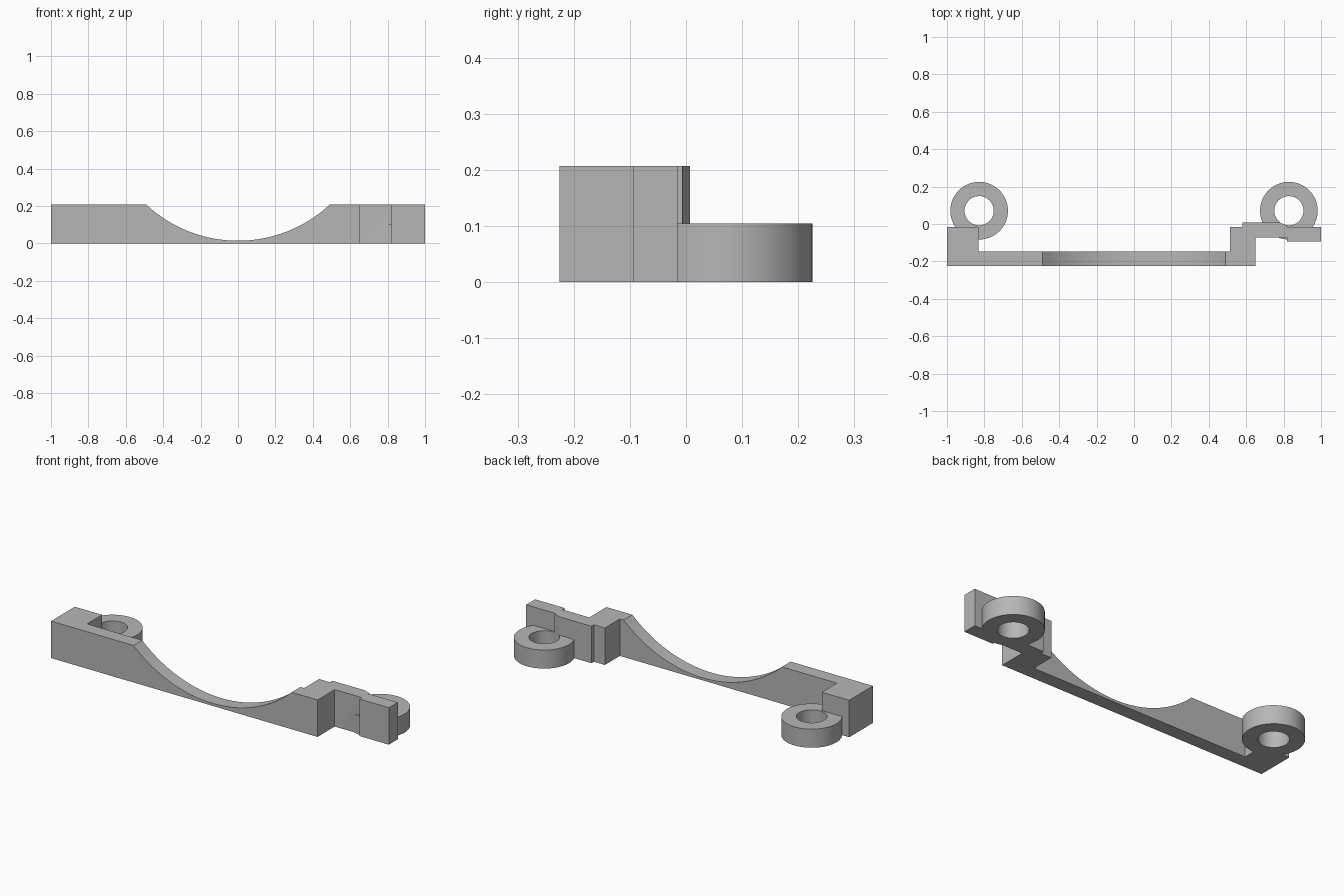
import bpy, bmesh, math
from mathutils import Matrix, Vector

cube = bpy.data.objects.get("Cube")
if cube:
    bpy.data.objects.remove(cube, do_unlink=True)

HEIGHT = 0.207
RING_HEIGHT = 0.104
RING_X, RING_Y = 0.828, 0.071
RING_OUTER, RING_INNER = 0.154, 0.078

grey = bpy.data.materials.new("plain grey")
grey.use_nodes = True
colour = (0.47, 0.47, 0.47, 1)
grey.diffuse_color = colour
grey.node_tree.nodes["Principled BSDF"].inputs["Base Color"].default_value = colour


def add_object(name, bm):
    bmesh.ops.recalc_face_normals(bm, faces=bm.faces)
    mesh = bpy.data.meshes.new(name)
    bm.to_mesh(mesh)
    bm.free()
    mesh.materials.append(grey)
    obj = bpy.data.objects.new(name, mesh)
    bpy.context.collection.objects.link(obj)
    return obj


def cylinder(name, radius, depth, location, segments, rotation=Matrix()):
    bm = bmesh.new()
    bmesh.ops.create_cone(bm, cap_ends=True, segments=segments, radius1=radius,
                          radius2=radius, depth=depth,
                          matrix=Matrix.Translation(location) @ rotation)
    return add_object(name, bm)


def combine(target, tool, operation):
    tool.hide_render = True
    mod = target.modifiers.new(operation.lower(), "BOOLEAN")
    mod.operation, mod.solver, mod.object = operation, "EXACT", tool
    bpy.context.view_layer.objects.active = target
    bpy.ops.object.modifier_apply(modifier=mod.name)
    bpy.data.objects.remove(tool, do_unlink=True)


# Bar with its left block, right step and offset end plates, as one plan outline
plan = [(-1, -0.225), (0.65, -0.225), (0.65, -0.073), (0.818, -0.073),
        (0.818, -0.094), (1, -0.094), (1, -0.015), (0.818, -0.015),
        (0.818, 0.007), (0.58, 0.007), (0.58, -0.015), (0.513, -0.015),
        (0.513, -0.148), (-0.831, -0.148), (-0.831, -0.015), (-1, -0.015)]
bm = bmesh.new()
base = bm.faces.new([bm.verts.new((x, y, 0)) for x, y in plan])
extruded = bmesh.ops.extrude_face_region(bm, geom=[base])
bmesh.ops.translate(bm, vec=Vector((0, 0, HEIGHT)),
                    verts=[v for v in extruded["geom"] if isinstance(v, bmesh.types.BMVert)])
bracket = add_object("bracket", bm)

# Shallow saddle scooped out of the bar
half_width, low = 0.49, 0.014
rise = HEIGHT - low
radius = (half_width ** 2 + rise ** 2) / (2 * rise)
saddle = cylinder("saddle_cutter", radius, 1, (0, 0, low + radius), 192,
                  Matrix.Rotation(math.pi / 2, 4, "X"))
combine(bracket, saddle, "DIFFERENCE")

# Mounting rings behind both ends, bored right through the end plate
for side, name in ((-1, "right"), (1, "left")):
    ring = cylinder(name + "_ring", RING_OUTER, RING_HEIGHT,
                    (side * RING_X, RING_Y, RING_HEIGHT / 2), 64)
    combine(bracket, ring, "UNION")
    bore = cylinder(name + "_bore_cutter", RING_INNER, 1, (side * RING_X, RING_Y, 0), 64)
    combine(bracket, bore, "DIFFERENCE")

# Smooth curves with crisp edges
bpy.ops.object.select_all(action="DESELECT")
bracket.select_set(True)
bpy.context.view_layer.objects.active = bracket
bpy.ops.object.shade_smooth_by_angle(angle=math.radians(20))
